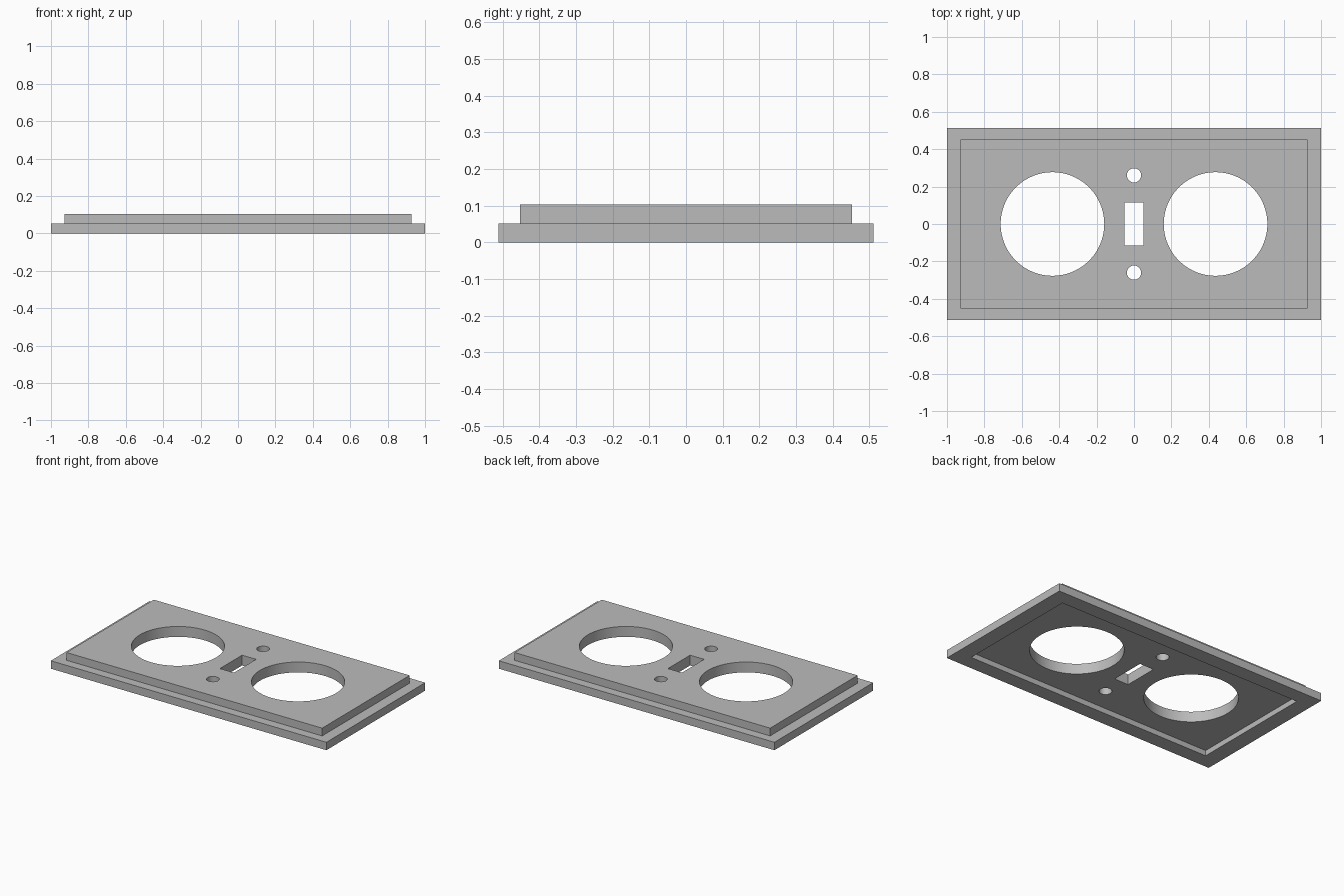
import bpy
import bmesh
from math import radians

default = bpy.data.objects.get("Cube")
if default:
    bpy.data.objects.remove(default, do_unlink=True)

# Overall dimensions
BASE_TOP, PANEL_TOP, RECESS = 0.052, 0.103, 0.035
OUTER, RAISED, HOLLOW = (1.0, 0.512), (0.928, 0.453), (0.895, 0.415)

grey = bpy.data.materials.new("plain grey")
grey.use_nodes = True
color = (0.5, 0.5, 0.5, 1)
grey.diffuse_color = color
grey.node_tree.nodes["Principled BSDF"].inputs["Base Color"].default_value = color


def add_object(name, bm):
    bmesh.ops.recalc_face_normals(bm, faces=bm.faces)
    mesh = bpy.data.meshes.new(name)
    bm.to_mesh(mesh)
    bm.free()
    mesh.materials.append(grey)
    obj = bpy.data.objects.new(name, mesh)
    bpy.context.collection.objects.link(obj)
    return obj


def rectangle(bm, half, z):
    x, y = half
    return [bm.verts.new((sx * x, sy * y, z))
            for sx, sy in ((-1, -1), (1, -1), (1, 1), (-1, 1))]


# Stepped panel: recessed underside, wide flange, raised centre
bm = bmesh.new()
rings = [rectangle(bm, half, z) for half, z in (
    (HOLLOW, RECESS), (HOLLOW, 0), (OUTER, 0),
    (OUTER, BASE_TOP), (RAISED, BASE_TOP), (RAISED, PANEL_TOP))]
for low, high in zip(rings, rings[1:]):
    for i in range(4):
        j = (i + 1) % 4
        bm.faces.new((low[i], low[j], high[j], high[i]))
bm.faces.new(rings[0])
bm.faces.new(rings[-1])
panel = add_object("stepped_panel", bm)


def cut(cutter):
    cutter.hide_render = True
    mod = panel.modifiers.new(cutter.name, "BOOLEAN")
    mod.operation = "DIFFERENCE"
    mod.solver = "EXACT"
    mod.object = cutter
    bpy.ops.object.modifier_apply(modifier=mod.name)
    bpy.data.objects.remove(cutter, do_unlink=True)


def round_cutter(name, x, y, radius, segments):
    bm = bmesh.new()
    bmesh.ops.create_cone(bm, cap_ends=True, segments=segments,
                          radius1=radius, radius2=radius, depth=1)
    bmesh.ops.translate(bm, vec=(x, y, 0), verts=bm.verts)
    return add_object(name, bm)


bpy.ops.object.select_all(action="DESELECT")
panel.select_set(True)
bpy.context.view_layer.objects.active = panel

# Paired gauge openings and screw holes
for side in (-1, 1):
    cut(round_cutter("gauge_opening_cutter", side * 0.436, 0, 0.277, 96))
    cut(round_cutter("screw_hole_cutter", 0, side * 0.26, 0.038, 48))

# Central switch slot
bm = bmesh.new()
bmesh.ops.create_cube(bm, size=1)
bmesh.ops.scale(bm, vec=(0.102, 0.23, 1), verts=bm.verts)
cut(add_object("switch_slot_cutter", bm))

bpy.ops.object.shade_smooth_by_angle(angle=radians(30))
